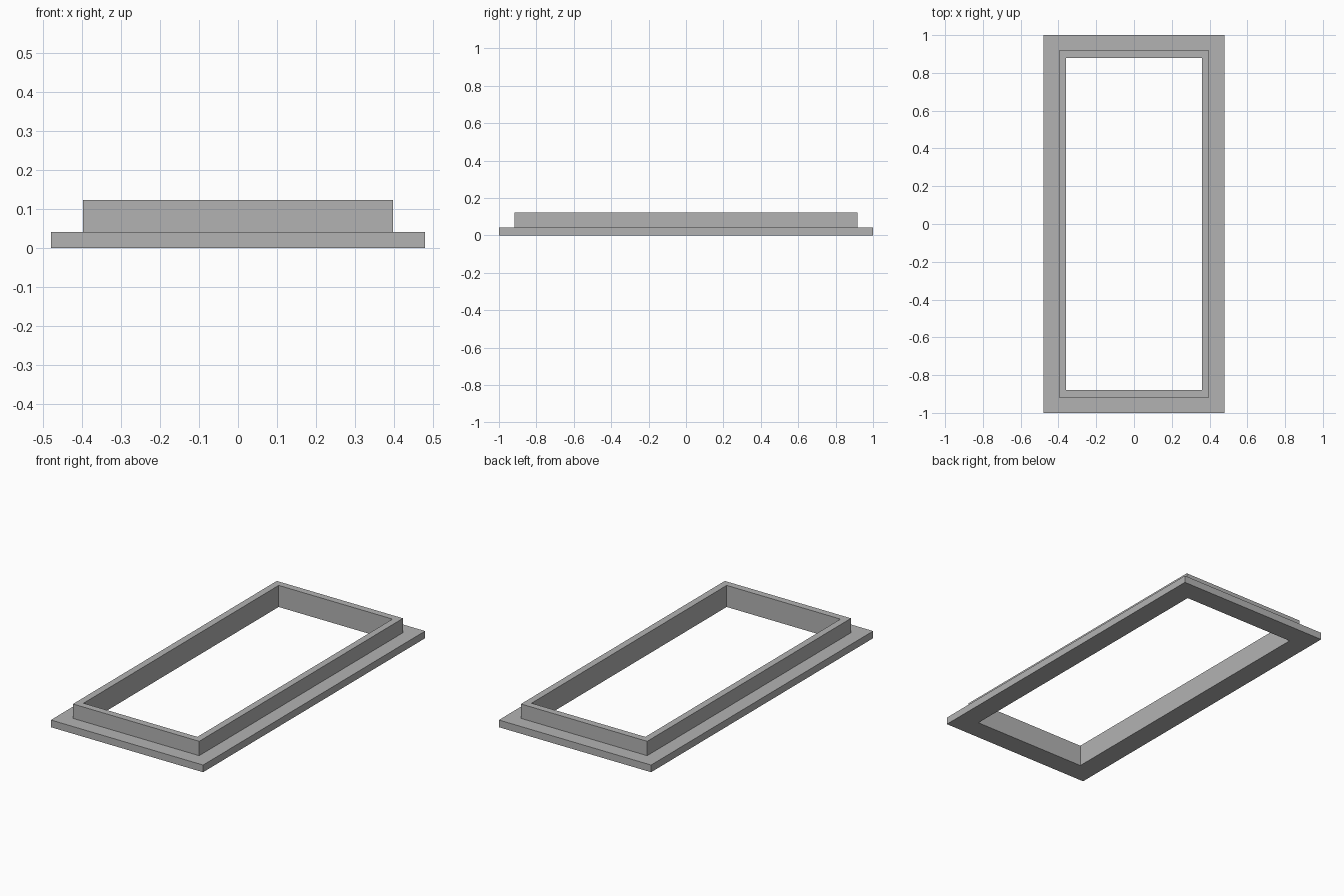
import bpy
import bmesh

cube = bpy.data.objects.get("Cube")
if cube:
    bpy.data.objects.remove(cube, do_unlink=True)

grey = bpy.data.materials.new("plain grey")
grey.use_nodes = True
color = (0.45, 0.45, 0.45, 1)
grey.diffuse_color = color
grey.node_tree.nodes["Principled BSDF"].inputs["Base Color"].default_value = color

# Stepped cross-section: inset from the outer edge, height
HALF_X, HALF_Y = 0.48, 1.0
FLANGE, COLLAR = 0.041, 0.123
STEP, OPENING = 0.082, 0.121
profile = [(0, 0), (0, FLANGE), (STEP, FLANGE), (STEP, COLLAR),
           (OPENING, COLLAR), (OPENING, 0)]
corners = [(-1, -1), (1, -1), (1, 1), (-1, 1)]

# Sweep the section round the rectangle with mitred corners
bm = bmesh.new()
rings = [[bm.verts.new((sx * (HALF_X - inset), sy * (HALF_Y - inset), z))
          for sx, sy in corners] for inset, z in profile]
for i, ring in enumerate(rings):
    following = rings[(i + 1) % len(rings)]
    for j in range(4):
        k = (j + 1) % 4
        bm.faces.new((ring[j], ring[k], following[k], following[j]))
bmesh.ops.recalc_face_normals(bm, faces=bm.faces)

mesh = bpy.data.meshes.new("flanged_frame")
bm.to_mesh(mesh)
bm.free()
mesh.materials.append(grey)
frame = bpy.data.objects.new("flanged_frame", mesh)
bpy.context.collection.objects.link(frame)
